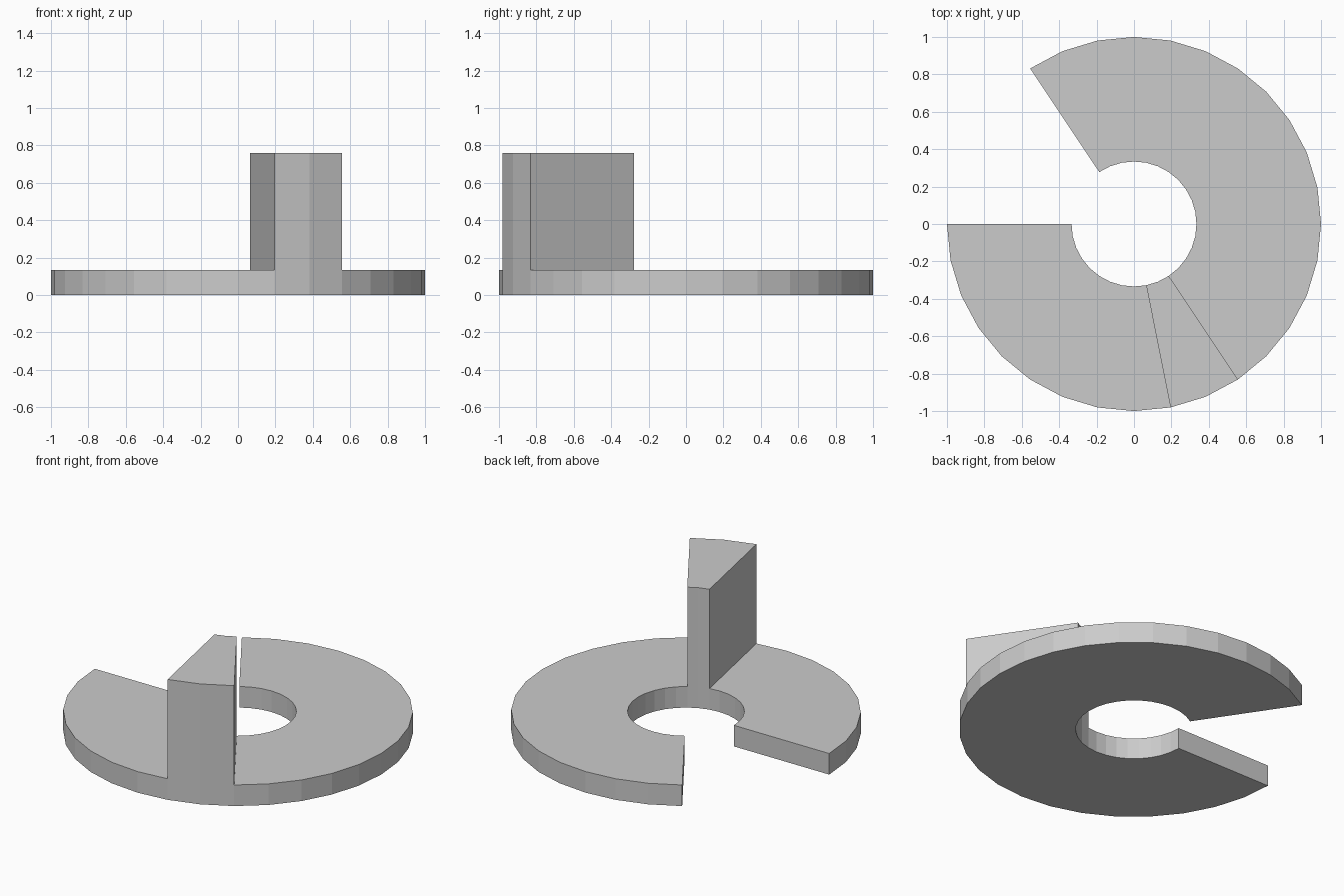
import bpy, bmesh, math
from mathutils import Vector

if "Cube" in bpy.data.objects:
    bpy.data.objects.remove(bpy.data.objects["Cube"])

STEP = math.radians(11.25)      # 32-sided circle
R_OUT, R_IN = 1.0, 0.334
BASE_H, TOP_H = 0.133, 0.76
SEGMENTS = 27                   # open ring, five segments missing
TALL = (9, 10)                  # segments that rise into the wedge


def extrude_up(bm, faces, height):
    geom = bmesh.ops.extrude_face_region(bm, geom=faces, use_keep_orig=True)["geom"]
    verts = [g for g in geom if isinstance(g, bmesh.types.BMVert)]
    bmesh.ops.translate(bm, verts=verts, vec=Vector((0, 0, height)))
    return [g for g in geom if isinstance(g, bmesh.types.BMFace)]


bm = bmesh.new()

# open ring footprint, starting at the left and going round the front
rows = []
for i in range(SEGMENTS + 1):
    a = math.pi + i * STEP
    rows.append([bm.verts.new((r * math.cos(a), r * math.sin(a), 0)) for r in (R_IN, R_OUT)])
footprint = [bm.faces.new((p[0], p[1], q[1], q[0])) for p, q in zip(rows, rows[1:])]

# flat base plate
top = extrude_up(bm, footprint, BASE_H)

# tall wedge rising from the base
def segment(face):
    c = face.calc_center_median()
    return int(((math.atan2(c.y, c.x) - math.pi) % math.tau) / STEP)

tall = [f for f in top if segment(f) in TALL]
extrude_up(bm, tall, TOP_H - BASE_H)
bmesh.ops.delete(bm, geom=tall, context='FACES')

bmesh.ops.recalc_face_normals(bm, faces=bm.faces[:])
mesh = bpy.data.meshes.new("open_ring_with_wedge")
bm.to_mesh(mesh)
bm.free()
bpy.context.collection.objects.link(bpy.data.objects.new("open_ring_with_wedge", mesh))
